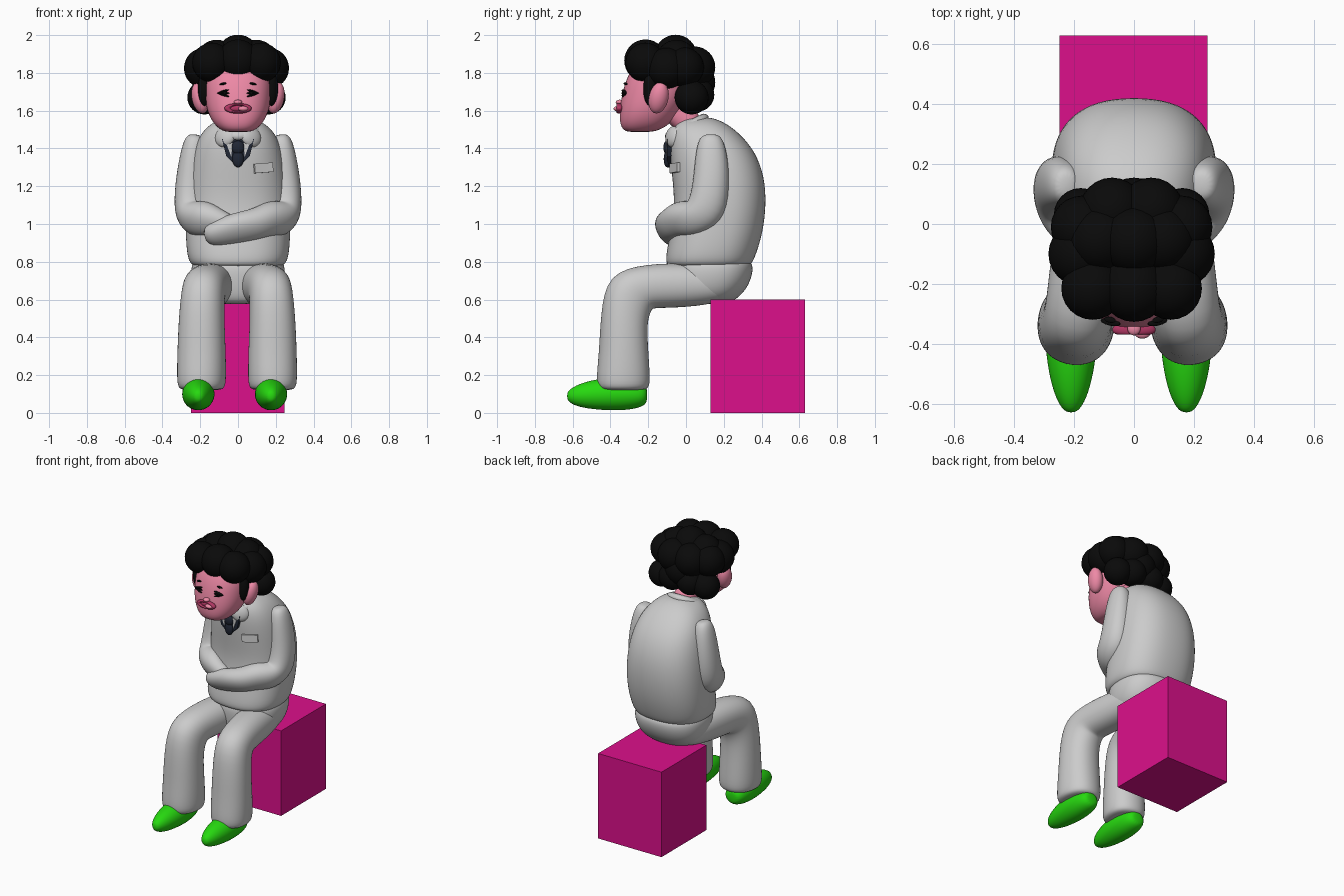
import bpy, bmesh, math
from mathutils import Vector, Matrix

if "Cube" in bpy.data.objects:
    bpy.data.objects.remove(bpy.data.objects["Cube"])


def mat(name, r, g, b):
    m = bpy.data.materials.new(name)
    m.diffuse_color = (r, g, b, 1)
    m.use_nodes = True
    m.node_tree.nodes["Principled BSDF"].inputs["Base Color"].default_value = m.diffuse_color
    return m


PINK = mat("skin_pink", .85, .25, .38)
BLACK = mat("hair_black", .003, .003, .003)
GREEN = mat("shoe_green", .02, .70, .005)
MAGENTA = mat("seat_magenta", .72, .005, .26)
NAVY = mat("tie_navy", .015, .02, .035)
LIP = mat("lip_red", .45, .04, .13)


def finish(name, bm, m=None, smooth=True, subsurf=0):
    bmesh.ops.recalc_face_normals(bm, faces=bm.faces)
    me = bpy.data.meshes.new(name)
    bm.to_mesh(me)
    bm.free()
    ob = bpy.data.objects.new(name, me)
    bpy.context.collection.objects.link(ob)
    if m:
        me.materials.append(m)
    for p in me.polygons:
        p.use_smooth = smooth
    if subsurf:
        mod = ob.modifiers.new("round", 'SUBSURF')
        mod.levels = mod.render_levels = subsurf
    return ob


def skin_rings(name, rings, m):
    bm = bmesh.new()
    vs = [[bm.verts.new(p) for p in r] for r in rings]
    n = len(vs[0])
    for a, b in zip(vs, vs[1:]):
        for i in range(n):
            bm.faces.new((a[i], a[(i + 1) % n], b[(i + 1) % n], b[i]))
    bm.faces.new(vs[0])
    bm.faces.new(vs[-1])
    return finish(name, bm, m, True, 2)


def oval(n, e):
    out = []
    for i in range(n):
        c, s = math.cos(2 * math.pi * i / n), math.sin(2 * math.pi * i / n)
        out.append((math.copysign(abs(c) ** (2 / e), c), math.copysign(abs(s) ** (2 / e), s)))
    return out


def stack(name, secs, m=None, e=2.4):
    """Horizontal sections: z, half width, front y, back y."""
    return skin_rings(name, [[(w * c, (f + b) / 2 + (b - f) / 2 * s, z) for c, s in oval(24, e)]
                             for z, w, f, b in secs], m)


def tube(name, pts, m=None, e=2.2):
    """Sections along a path: x, y, z, side radius, other radius."""
    P = [Vector(p[:3]) for p in pts]
    side, rings = Vector((1, 0, 0)), []
    for i, p in enumerate(pts):
        t = (P[min(i + 1, len(P) - 1)] - P[max(i - 1, 0)]).normalized()
        if i:
            side = old.rotation_difference(t) @ side
        side = (side - t * side.dot(t)).normalized()
        up, old = t.cross(side), t
        rings.append([P[i] + side * p[3] * c + up * p[4] * s for c, s in oval(16, e)])
    return skin_rings(name, rings, m)


def ball(name, loc, rad, m=None, rot=(0, 0, 0), seg=24):
    bm = bmesh.new()
    bmesh.ops.create_uvsphere(bm, u_segments=seg, v_segments=seg * 2 // 3, radius=1)
    ob = finish(name, bm, m)
    ob.location, ob.scale, ob.rotation_euler = loc, rad, rot
    return ob


def box(name, loc, size, m=None, rot=(0, 0, 0)):
    bm = bmesh.new()
    bmesh.ops.create_cube(bm, size=1)
    bmesh.ops.scale(bm, vec=size, verts=bm.verts)
    ob = finish(name, bm, m, False)
    ob.location, ob.rotation_euler = loc, rot
    return ob


def plate(name, outline, y0, y1, m=None):
    bm = bmesh.new()
    f = bm.faces.new([bm.verts.new((x, y0, z)) for x, z in outline])
    ex = bmesh.ops.extrude_face_region(bm, geom=[f])
    bmesh.ops.translate(bm, vec=(0, y1 - y0, 0),
                        verts=[v for v in ex["geom"] if isinstance(v, bmesh.types.BMVert)])
    return finish(name, bm, m, False)


def ring(name, loc, R, r, scale, rot, m=None):
    bpy.ops.mesh.primitive_torus_add(major_radius=R, minor_radius=r, major_segments=32,
                                     minor_segments=12, location=loc, rotation=rot)
    ob = bpy.context.object
    ob.name, ob.scale = name, scale
    bpy.ops.object.shade_smooth()
    if m:
        ob.data.materials.append(m)
    return ob


# Seat block
box("seat", (-.002, .38, .3), (.495, .5, .6), MAGENTA)

# Jacket torso and trouser seat
stack("jacket", [(.775, .21, -.07, .31), (.78, .25, -.105, .345), (.83, .272, -.11, .37),
                 (.95, .28, -.085, .408), (1.1, .277, -.06, .427), (1.25, .265, -.075, .418),
                 (1.38, .242, -.088, .37), (1.47, .205, -.085, .295), (1.53, .15, -.06, .22),
                 (1.56, .08, -.01, .15), (1.562, .04, .03, .12)])
stack("hips", [(.575, .11, -.02, .2), (.585, .17, -.06, .24), (.63, .225, -.08, .305),
               (.71, .25, -.09, .35), (.79, .25, -.09, .36), (.82, .22, -.05, .32)])

# Legs and shoes
for s, side, dx, fx in ((-1, "left", -.005, -.21), (1, "right", -.005, .175)):
    leg = [(.11, .26, .69, .06, .05), (.115, .2, .685, .11, .1), (.135, 0, .675, .125, .12),
           (.165, -.19, .673, .118, .12), (.18, -.30, .645, .115, .158), (.188, -.33, .5, .123, .125),
           (.188, -.33, .33, .13, .132), (.188, -.332, .18, .133, .146), (.188, -.332, .125, .125, .138),
           (.188, -.332, .12, .08, .09)]
    tube(side + "_leg", [(s * x + dx, y, z, a, b) for x, y, z, a, b in leg])
    tube(side + "_shoe", [(fx, -.205, .09, .03, .03), (fx, -.22, .09, .068, .06), (fx, -.32, .1, .09, .09),
                          (fx, -.44, .1, .087, .088), (fx, -.55, .092, .065, .068),
                          (fx, -.61, .088, .038, .042), (fx, -.63, .088, .015, .018)], GREEN, 2)

# Folded arms: right forearm in front, left one tucked behind
upper = [(.225, .13, 1.475, .025, .03), (.228, .13, 1.455, .055, .065), (.238, .135, 1.36, .072, .088),
         (.252, .135, 1.2, .085, .1), (.25, .11, 1.06, .092, .115), (.225, .03, 1.025, .09, .1),
         (.165, -.035, 1.03, .08, .095)]
front = [(.1, -.075, 1.0, .075, .085), (0, -.095, .98, .065, .09), (-.1, -.085, .955, .062, .075),
         (-.15, -.07, .945, .055, .06), (-.172, -.06, .945, .03, .035)]
back = [(.1, -.06, 1.0, .06, .08), (.02, -.06, .97, .05, .07), (-.04, -.05, .95, .03, .04)]
tube("right_arm", upper + front)
tube("left_arm", [(-p[0],) + p[1:] for p in upper + back])

# Collar, tie and pocket
ring("collar", (0, .005, 1.512), .092, .03, (1, 1.05, .9), (math.radians(27), 0, 0))
for s in (-1, 1):
    ball("collar_flap", (s * .068, -.07, 1.462), (.06, .03, .055), None, (math.radians(-15), s * .5, s * .4))
plate("shirt_front", [(-.085, 1.45), (.085, 1.45), (.062, 1.36), (0, 1.3), (-.062, 1.36)], -.1, -.05, NAVY)
for s in (-1, 1):
    plate("shirt_panel", [(s * .03, 1.43), (s * .06, 1.42), (s * .035, 1.355)], -.104, -.06)
ball("tie_knot", (0, -.1, 1.405), (.034, .02, .036), NAVY)
ball("tie_blade", (0, -.1, 1.345), (.03, .018, .045), NAVY)
box("pocket", (.135, -.06, 1.297), (.105, .016, .05), None, (math.radians(-3), math.radians(-4), .4))

# Neck, head and ears
tube("neck", [(0, .06, 1.48, .07, .07), (0, .01, 1.54, .075, .07), (0, -.06, 1.6, .075, .075),
              (0, -.1, 1.64, .07, .07)], PINK)
stack("head", [(1.487, .05, -.29, -.2), (1.492, .085, -.33, -.15), (1.53, .132, -.352, -.08),
               (1.6, .166, -.352, -.03), (1.68, .178, -.342, .02), (1.78, .182, -.315, .04),
               (1.86, .15, -.26, .02), (1.91, .08, -.2, -.05)], PINK, 2.3)
for s in (-1, 1):
    ball("ear", (s * .2, -.145, 1.668), (.045, .052, .085), PINK, (math.radians(-12), s * .2, 0))

# Face: squeezed eyes, brows and lips
for s in (-1, 1):
    for dz, a in ((.009, .3), (0, 0), (-.009, -.3)):
        ball("eye_line", (s * .078, -.328, 1.693 + dz), (.034, .012, .006), BLACK, (0, s * a, s * .2), 12)
    ball("eye_crease", (s * .07, -.328, 1.693), (.014, .013, .012), BLACK, seg=12)
    ball("brow", (s * .08, -.32, 1.742), (.02, .01, .006), BLACK, (0, s * .2, s * .2), 12)
ring("lips", (0, -.353, 1.612), .05, .016, (1.1, .42, 1), (math.radians(90), 0, 0), LIP)
ball("mouth", (0, -.35, 1.612), (.05, .015, .018), LIP)
ball("tongue", (.028, -.363, 1.61), (.027, .02, .014), PINK)
ball("nose", (0, -.35, 1.645), (.022, .022, .013), PINK)

# Curly hair: centre balls, then mirrored pairs
for x, y, z, r in ((0, -.055, 1.89, .112), (0, -.215, 1.865, .112), (0, .045, 1.75, .11)):
    ball("hair_curl", (x, y, z), (r, r, r), BLACK)
for x, y, z, r in ((.065, .045, 1.83, .11), (.105, -.05, 1.865, .11), (.165, -.01, 1.83, .105),
                   (.17, -.1, 1.825, .108), (.13, -.215, 1.855, .105), (.17, .03, 1.67, .09),
                   (.07, .06, 1.685, .09)):
    for s in (-1, 1):
        ball("hair_curl", (s * x - .008, y, z), (r, r, r), BLACK)
for s in (-1, 1):
    ball("sideburn", (s * .178, -.19, 1.715), (.034, .036, .09), BLACK)
